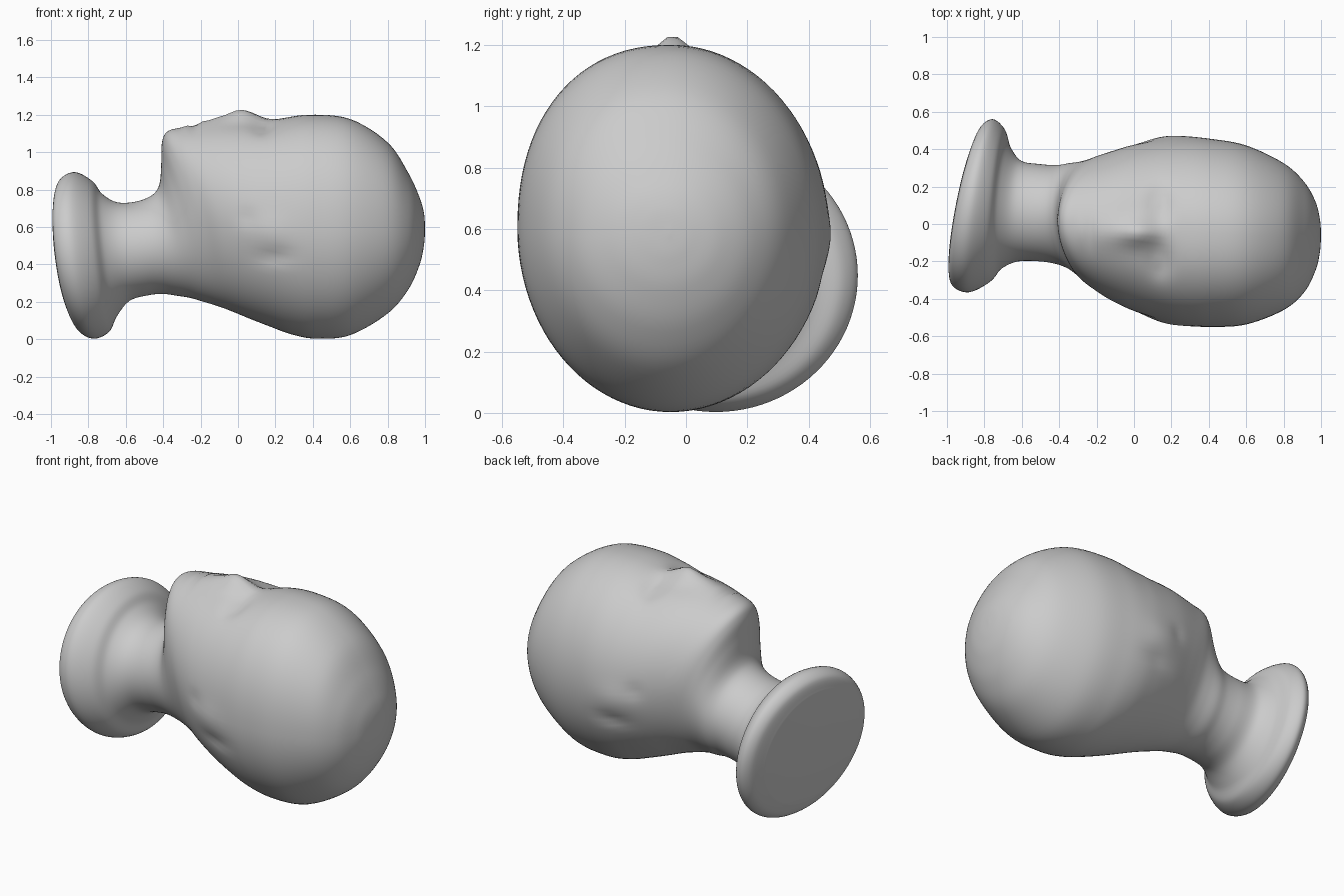
import bpy, bmesh, math
from mathutils import Vector

if "Cube" in bpy.data.objects:
    bpy.data.objects.remove(bpy.data.objects["Cube"])

grey = bpy.data.materials.new("plain grey")
grey.diffuse_color = (0.6, 0.6, 0.6, 1)
grey.use_nodes = True
grey.node_tree.nodes["Principled BSDF"].inputs["Base Color"].default_value = grey.diffuse_color

# Cross-sections from base to crown:
# top x, top z, bottom x, bottom z, near y, far y
SECTIONS = [
    (-.955, .78, -.87, .10, -.26, .44),     # base underside
    (-.94, .86, -.83, .03, -.335, .53),
    (-.87, .893, -.765, .003, -.365, .56),  # base rim
    (-.78, .845, -.69, .04, -.31, .51),
    (-.73, .78, -.65, .12, -.24, .42),
    (-.65, .733, -.58, .205, -.20, .34),    # neck
    (-.55, .735, -.48, .235, -.20, .32),
    (-.46, .77, -.40, .242, -.215, .315),
    (-.42, .83, -.33, .233, -.24, .325),    # under the chin
    (-.41, .95, -.26, .222, -.28, .333),
    (-.405, 1.06, -.20, .205, -.32, .345),  # chin
    (-.37, 1.115, -.14, .187, -.36, .365),
    (-.27, 1.135, -.06, .16, -.415, .393),  # mouth
    (-.10, 1.16, .05, .115, -.473, .43),
    (.07, 1.165, .17, .068, -.515, .455),
    (.20, 1.175, .29, .025, -.54, .465),    # brow
    (.38, 1.20, .42, .003, -.55, .455),
    (.60, 1.177, .60, .022, -.537, .42),
    (.80, 1.052, .80, .137, -.46, .325),
    (.91, .89, .91, .265, -.365, .225),
    (.97, .76, .97, .395, -.25, .12),
    (.994, .675, .994, .50, -.15, .025),
    (1.0, .60, 1.0, .58, -.06, -.05),       # crown
]
SIDES, STEPS = 96, 6


def spline(a, b, c, d, t):
    """Smooth value between b and c."""
    return tuple(.5 * (2*q + (r-p)*t + (2*p - 5*q + 4*r - s)*t*t + (3*q - p - 3*r + s)*t**3)
                 for p, q, r, s in zip(a, b, c, d))


def ramp(v, lo, hi):
    return min(1, max(0, (v-lo) / (hi-lo)))


# Face relief: x, y, x radius, y radius, height
FACE = [
    (.01, -.045, .09, .07, .063),    # nose
    (.10, -.045, .07, .04, .015),    # nose bridge
    (-.12, -.045, .06, .09, .018),   # below the nose
    (-.19, -.04, .03, .09, .012),    # upper lip
    (-.27, -.04, .03, .08, .008),    # lower lip
    (-.235, -.04, .015, .09, -.008), # mouth line
    (.14, -.20, .06, .085, -.033),   # eye sockets
    (.14, .11, .06, .085, -.033),
    (.13, -.20, .03, .04, .012),     # eyelids
    (.13, .11, .03, .04, .012),
]
# Ear relief: x, z, x radius, z radius, height
EARS = [
    (.16, .57, .12, .08, .013),      # ear
    (.05, .65, .05, .04, -.008),     # ear hollow
    (.20, .44, .10, .035, -.014),    # crease behind the ear
]


def bump(u, v, cu, cv, ru, rv, h):
    return h * math.exp(-((u-cu)/ru)**2 - ((v-cv)/rv)**2)


def sculpt(p):
    x, y, z = p
    if z > .85:
        p.z += sum(bump(x, y, *f) for f in FACE)
    side = 1 if y > -.04 else -1
    if abs(y + .04) > .2:
        p.y += side * sum(bump(x, z, *e) for e in EARS)
    return p


def ring_points(s):
    xt, zt, xb, zb, y0, y1 = s
    mid_x, mid_y, mid_z = (xt+xb)/2, (y0+y1)/2, (zt+zb)/2
    skew = .19 * (1 - ramp(mid_x, -.9, -.58))       # the base leans sideways
    power = 1 + 1.3 * ramp(mid_x, -.62, -.45)       # overhang gathers at the chin
    narrow = .07 * ramp(mid_x, -.5, -.35) * (1 - ramp(mid_x, -.2, .2))
    full = 1 - .1 * ramp(mid_x, 0, .25)             # fuller forehead on the near side
    for i in range(SIDES):
        a = math.tau * i / SIDES
        c, sn = math.cos(a), math.sin(a)
        if c > 0 and sn < 0:
            c, sn = c**full, -(-sn)**full
        dy = sn * (y1-y0) / 2 * (1 - narrow * max(0, c)**2)
        p = Vector((xb + (xt-xb) * max(0, (1 + math.cos(a)) / 2)**power + skew*dy,
                    mid_y + dy,
                    mid_z + c * (zt-zb) / 2))
        yield sculpt(p)


# Head, neck and base as one lofted skin
bm = bmesh.new()
rings = []
last = len(SECTIONS) - 1
for k in range(last):
    quad = [SECTIONS[min(max(k+j, 0), last)] for j in (-1, 0, 1, 2)]
    for j in range(STEPS):
        rings.append([bm.verts.new(p) for p in ring_points(spline(*quad, j/STEPS))])
rings.append([bm.verts.new(p) for p in ring_points(SECTIONS[-1])])
for r, q in zip(rings, rings[1:]):
    for i in range(SIDES):
        n = (i+1) % SIDES
        bm.faces.new((r[i], r[n], q[n], q[i]))
bm.faces.new(rings[0])
bm.faces.new(rings[-1])
bmesh.ops.recalc_face_normals(bm, faces=bm.faces[:])

mesh = bpy.data.meshes.new("head_bust")
bm.to_mesh(mesh)
bm.free()
mesh.materials.append(grey)
head = bpy.data.objects.new("head_bust", mesh)
bpy.context.collection.objects.link(head)
bpy.context.view_layer.objects.active = head
head.select_set(True)
bpy.ops.object.shade_smooth_by_angle(angle=math.radians(50))
